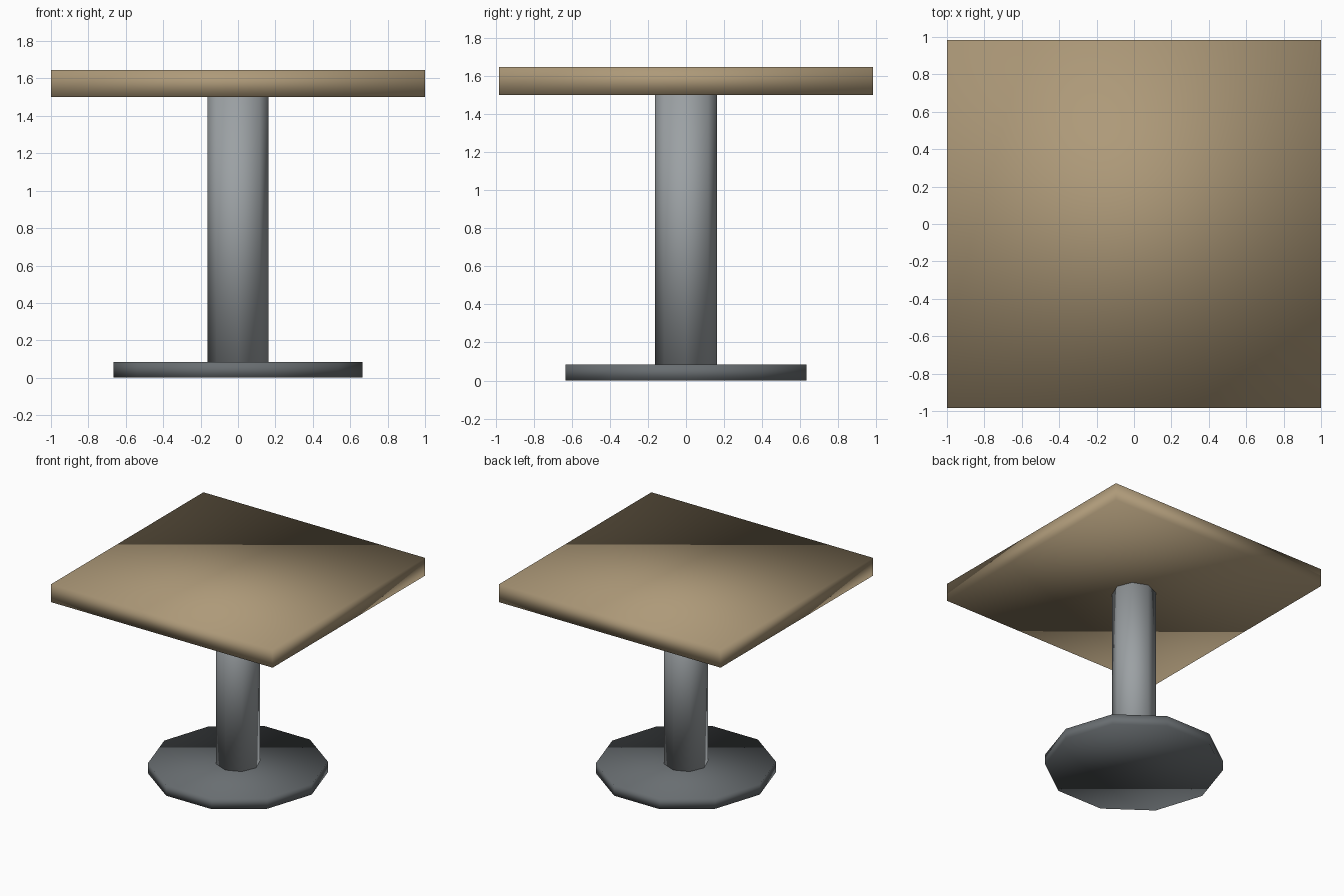
import bpy

# Remove the default cube
cube = bpy.data.objects.get("Cube")
if cube:
    bpy.data.objects.remove(cube, do_unlink=True)


def material(name, color):
    mat = bpy.data.materials.new(name)
    mat.use_nodes = True
    mat.diffuse_color = (*color, 1)
    mat.node_tree.nodes["Principled BSDF"].inputs["Base Color"].default_value = (*color, 1)
    return mat


def finish(name, mat):
    obj = bpy.context.object
    obj.name = name
    obj.data.materials.append(mat)
    bpy.ops.object.transform_apply(location=False, rotation=True, scale=True)
    bpy.ops.object.shade_smooth()
    return obj


def prism(name, sides, radius, bottom, top, mat):
    """Upright prism with a corner on the x axis."""
    bpy.ops.mesh.primitive_cylinder_add(
        vertices=sides, radius=radius, depth=top - bottom,
        location=(0, 0, (bottom + top) / 2))
    # Turn so a corner points along +x
    bpy.context.object.rotation_euler.z = 1.5708
    return finish(name, mat)


wood = material("tan wood", (0.42, 0.32, 0.19))
steel = material("grey steel", (0.33, 0.355, 0.37))
iron = material("dark grey iron", (0.14, 0.155, 0.165))

base_top, column_top, table_top = 0.085, 1.5, 1.645

# Ten-sided foot plate and eight-sided column
prism("base_plate", 10, 0.665, 0, base_top, iron)
prism("column", 8, 0.164, base_top, column_top, steel)

# Square table top
bpy.ops.mesh.primitive_cube_add(size=1, location=(0, 0, (column_top + table_top) / 2))
bpy.context.object.scale = (2, 1.965, table_top - column_top)
finish("table_top", wood)
